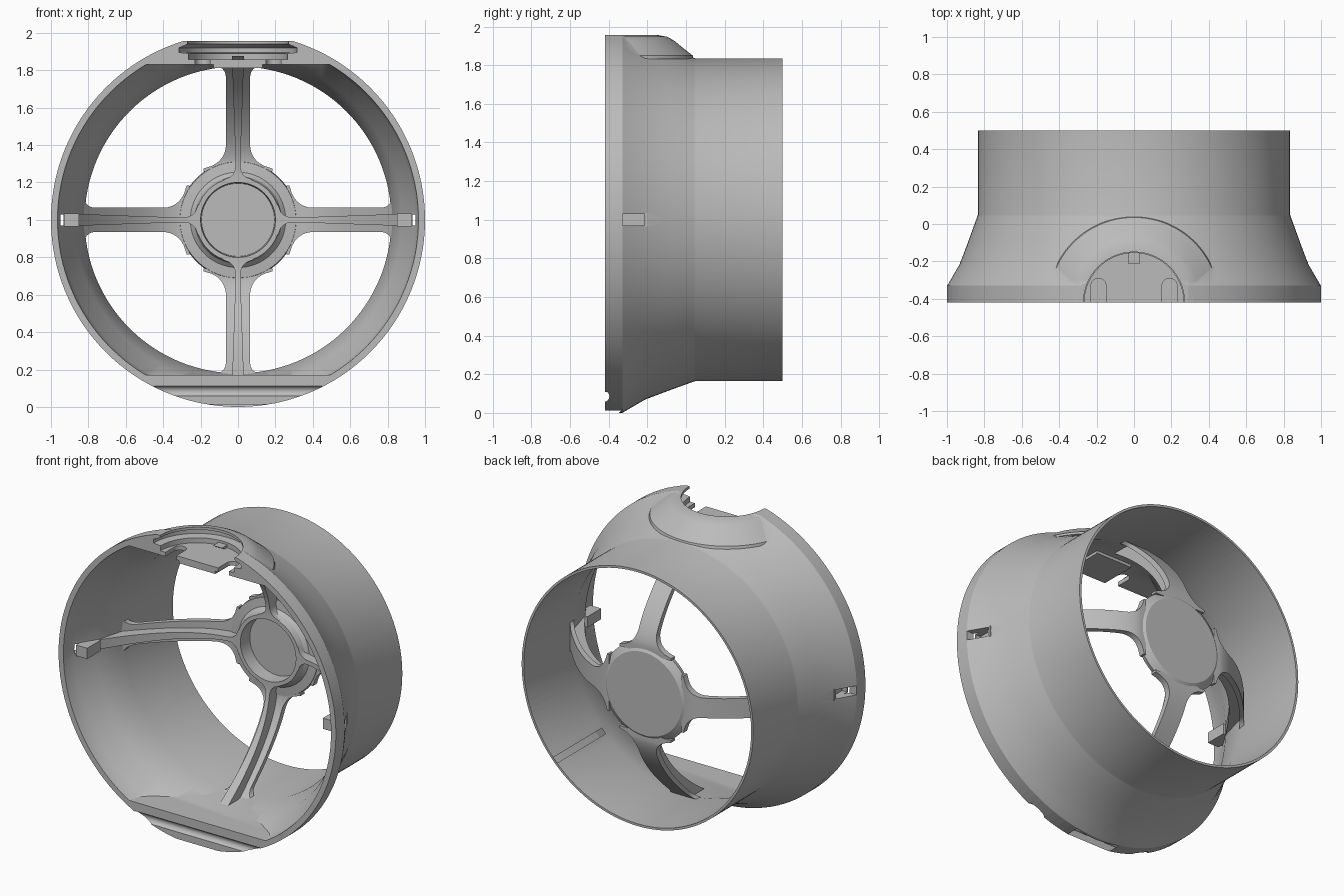
import bpy, bmesh, math
from mathutils import Matrix, Vector

if "Cube" in bpy.data.objects:
    bpy.data.objects.remove(bpy.data.objects["Cube"])

grey = bpy.data.materials.new("plain_grey")
grey.use_nodes = True
colour = (0.5, 0.5, 0.5, 1)
grey.diffuse_color = colour
grey.node_tree.nodes["Principled BSDF"].inputs["Base Color"].default_value = colour


def finish(bm, name):
    bmesh.ops.remove_doubles(bm, verts=bm.verts, dist=1e-5)
    bmesh.ops.recalc_face_normals(bm, faces=bm.faces)
    mesh = bpy.data.meshes.new(name)
    bm.to_mesh(mesh)
    bm.free()
    mesh.materials.append(grey)
    ob = bpy.data.objects.new(name, mesh)
    bpy.context.collection.objects.link(ob)
    return ob


def lathe(name, profile, centre, axis, steps=128):
    """Revolve (radius, position) points around an axis through centre."""
    bm = bmesh.new()
    axis = Vector(axis)
    centre = Vector(centre)
    verts = [bm.verts.new(centre + Vector((r, 0, 0)) + axis * h) for r, h in profile]
    edges = [bm.edges.new(pair) for pair in zip(verts, verts[1:])]
    bmesh.ops.spin(bm, geom=verts + edges, cent=centre, axis=axis,
                   angle=math.tau, steps=steps, use_merge=True)
    return finish(bm, name)


def box(name, lo, hi, bevel=0):
    bm = bmesh.new()
    lo, hi = Vector(lo), Vector(hi)
    bmesh.ops.create_cube(bm, size=1, matrix=Matrix.Translation((lo + hi) / 2)
                          @ Matrix.Diagonal((*(hi - lo), 1)))
    if bevel:
        bmesh.ops.bevel(bm, geom=bm.edges[:], offset=bevel, segments=5,
                        profile=0.5, affect='EDGES')
    return finish(bm, name)


def rod(name, radius, half, y, z):
    """Solid cylinder lying along x."""
    bm = bmesh.new()
    bmesh.ops.create_cone(bm, cap_ends=True, segments=48, radius1=radius, radius2=radius,
                          depth=2 * half, matrix=Matrix.Translation((0, y, z))
                          @ Matrix.Rotation(math.pi / 2, 4, 'Y'))
    return finish(bm, name)


def combine(target, other, operation):
    mod = target.modifiers.new("cut", 'BOOLEAN')
    mod.operation, mod.object, mod.solver = operation, other, 'EXACT'
    bpy.context.view_layer.objects.active = target
    bpy.ops.object.modifier_apply(modifier=mod.name)
    bpy.data.objects.remove(other)


AXIS = (0, 0, 1)      # centre line of the ring
Y = (0, 1, 0)
Z = (0, 0, 1)
PORT = (0, -0.42, 0)  # centre of the round socket on top

# Housing: stepped outer skin with a raised cone around the top socket
housing = lathe("housing", [(0, -.42), (1, -.42), (1, -.33), (.93, -.21), (.885, -.09),
                            (.838, .04), (.835, .05), (.835, .5), (0, .5)], AXIS, Y)
pad = lathe("pad", [(0, 1.832), (.46, 1.832), (.455, 1.85), (.41, 1.885), (.355, 1.93),
                    (.32, 1.948), (.27, 1.957), (0, 1.957)], PORT, Z)
combine(pad, box("trim", (-1, -1.5, 1.5), (1, -.42, 2.2)), 'DIFFERENCE')
combine(housing, pad, 'UNION')

# Bore, flattened at the top and bottom
bore = lathe("bore", [(0, -.6), (.967, -.6), (.965, -.42), (.95, -.33), (.875, -.21),
                      (.845, -.1), (.82, 0), (.82, .6), (0, .6)], AXIS, Y)
combine(bore, box("slab", (-2, -1, .17), (2, 1, 1.83)), 'INTERSECT')
combine(housing, bore, 'DIFFERENCE')
combine(housing, box("flat", (-2, -2, 1.957), (2, 2, 3)), 'DIFFERENCE')

# Grooved half-round socket, its slots and its under tab
socket = lathe("socket", [(0, 1.857), (.265, 1.857), (.265, 1.89), (.315, 1.895),
                          (.315, 1.92), (.27, 1.94), (.27, 2.1), (0, 2.1)], PORT, Z, 96)
combine(housing, socket, 'DIFFERENCE')
for side in (-1, 1):
    x = .19 * side
    slot = box("slot", (x - .04, -.6, 1.7), (x + .04, -.33, 1.88))
    combine(slot, lathe("slot_end", [(0, 1.7), (.04, 1.7), (.04, 1.88), (0, 1.88)],
                        (x, -.33, 0), Z, 32), 'UNION')
    combine(housing, slot, 'DIFFERENCE')
combine(housing, box("under_tab", (-.13, -.42, 1.812), (.13, -.18, 1.84)), 'UNION')

# Side pockets, closed from inside by small blocks
for side in (-1, 1):
    def span(a, b):
        return sorted((a * side, b * side))
    a, b = span(.85, .93)
    combine(housing, box("block", (a, -.34, .965), (b, -.2, 1.035)), 'UNION')
    a, b = span(.895, 1.2)
    combine(housing, box("pocket", (a, -.33, .97), (b, -.215, 1.03)), 'DIFFERENCE')

# Hinge lugs under the front edge, with gap and pin hole
lugs = box("lugs", (-.57, -.5, .012), (.57, -.28, .172), .04)
combine(lugs, lathe("limit", [(0, -.6), (1, -.6), (1, -.2), (0, -.2)], AXIS, Y), 'INTERSECT')
combine(housing, lugs, 'UNION')
combine(housing, rod("gap", .115, .165, -.425, .085), 'DIFFERENCE')
combine(housing, rod("pin_hole", .028, .45, -.425, .085), 'DIFFERENCE')

# Hub cup with flange
hub = lathe("hub", [(0, .40), (.195, .40), (.2, .31), (.225, .31), (.235, .35), (.255, .37),
                    (.31, .375), (.315, .40), (.27, .43), (0, .43)], AXIS, Y, 96)


def flange_y(r):
    return .40 - .42 * (max(0, r - .3) / .54) ** 1.6


def web_y(r):
    return .31 - .53 * (max(0, r - .22) / .66) ** 2


def fillet(distance, radius):
    """Extra half width of a rounded inner corner."""
    d = min(max(distance, 0), radius)
    return radius - math.sqrt(radius ** 2 - (radius - d) ** 2)


def loft(name, start, end, section, turn, steps=40):
    """Skin rectangles (half width, front y, back y) along a radius."""
    bm = bmesh.new()
    spin = Matrix.Translation(AXIS) @ Matrix.Rotation(turn, 4, 'Y')
    rings = []
    for i in range(steps + 1):
        r = start + (end - start) * i / steps
        w, front, back = section(r)
        rings.append([bm.verts.new(spin @ Vector((r, y, z))) for y, z in
                      ((front, -w), (front, w), (back, w), (back, -w))])
    for p, q in zip(rings, rings[1:]):
        for k in range(4):
            n = (k + 1) % 4
            bm.faces.new((p[k], p[n], q[n], q[k]))
    bm.faces.new(rings[0])
    bm.faces.new(rings[-1])
    return finish(bm, name)


def flange_section(r):
    w = .065 + fillet(r - .28, .12) + fillet(.825 - r, .06)
    return w, flange_y(r) - .02, flange_y(r) + .02


def web_section(r):
    w = .014 + .018 * max(0, (r - .35) / .52) + fillet(r - .215, .07)
    return w, web_y(r), flange_y(r)


# Four curved T-section spokes
parts = [housing, hub]
for i, place in enumerate(("left", "bottom", "right", "top")):
    turn = i * math.pi / 2
    parts.append(loft(place + "_spoke_flange", .26, .838, flange_section, turn))
    parts.append(loft(place + "_spoke_web", .212, .875, web_section, turn))

bpy.ops.object.select_all(action='DESELECT')
for ob in parts:
    ob.select_set(True)
bpy.context.view_layer.objects.active = housing
bpy.ops.object.shade_smooth_by_angle(angle=math.radians(28))
